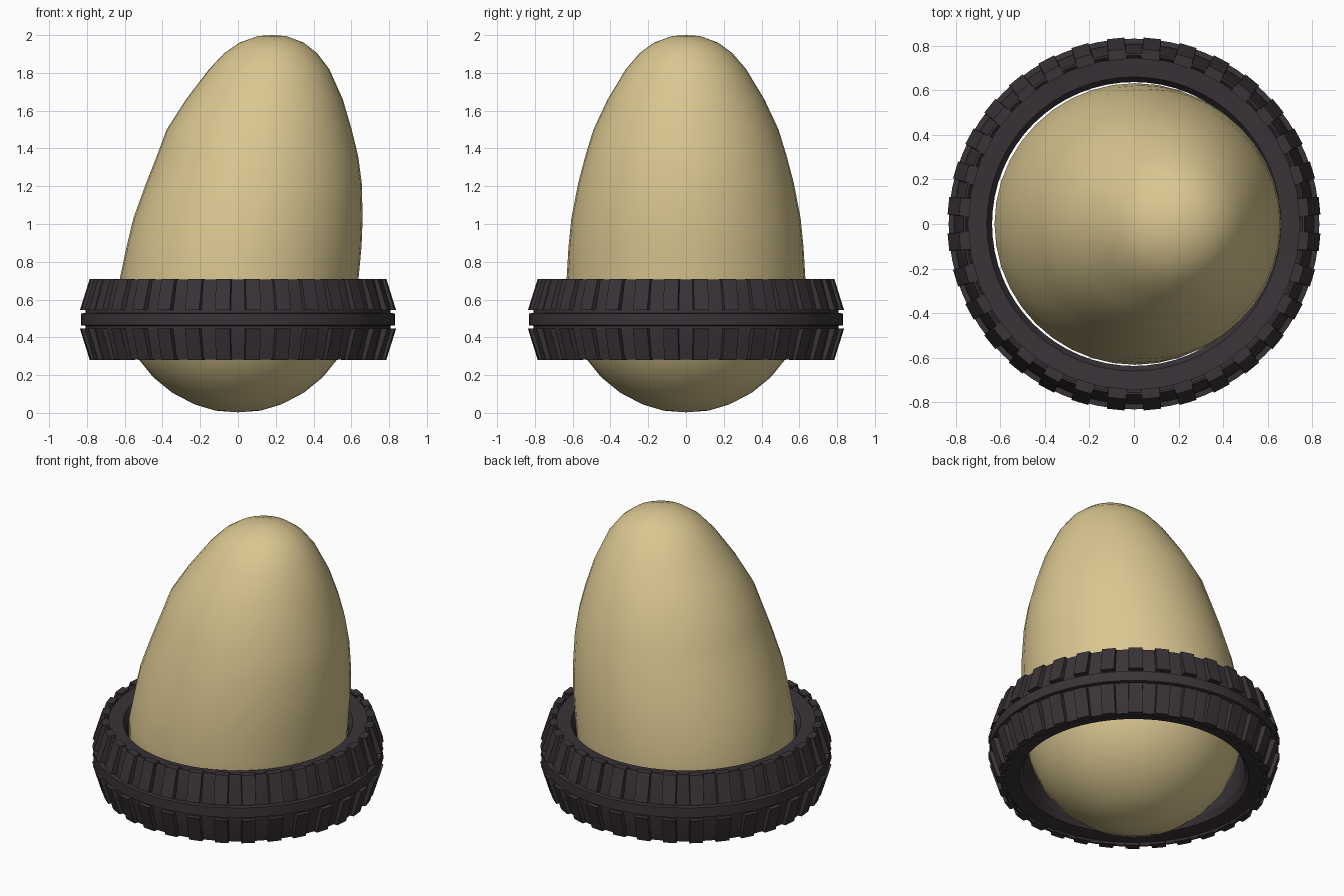
import bpy, bmesh, math
from mathutils import Matrix

if "Cube" in bpy.data.objects:
    bpy.data.objects.remove(bpy.data.objects["Cube"])


def material(name, rgb):
    m = bpy.data.materials.new(name)
    m.diffuse_color = (*rgb, 1)
    m.use_nodes = True
    m.node_tree.nodes["Principled BSDF"].inputs["Base Color"].default_value = m.diffuse_color
    return m


tan = material("tan", (0.70, 0.57, 0.28))
rubber = material("dark rubber", (0.042, 0.033, 0.039))


def finish(bm, name, mat, angle):
    bmesh.ops.recalc_face_normals(bm, faces=bm.faces)
    me = bpy.data.meshes.new(name)
    bm.to_mesh(me)
    bm.free()
    ob = bpy.data.objects.new(name, me)
    bpy.context.collection.objects.link(ob)
    me.materials.append(mat)
    bpy.ops.object.select_all(action='DESELECT')
    ob.select_set(True)
    bpy.context.view_layer.objects.active = ob
    bpy.ops.object.shade_smooth_by_angle(angle=math.radians(angle))
    return ob


def loft(bm, profile, n, closed):
    """Rings of (radius, height, x offset) joined by quads."""
    rings = []
    for r, z, cx in profile:
        rings.append([bm.verts.new((cx + r * math.cos(2 * math.pi * i / n),
                                    r * math.sin(2 * math.pi * i / n), z)) for i in range(n)])
    pairs = list(zip(rings, rings[1:]))
    if closed:
        pairs.append((rings[-1], rings[0]))
    for a, b in pairs:
        for i in range(n):
            j = (i + 1) % n
            bm.faces.new((a[i], a[j], b[j], b[i]))
    return rings


# Leaning egg body
bm = bmesh.new()
egg = [(0.12, 0.012, 0), (0.23, 0.045, 0), (0.35, 0.108, 0), (0.45, 0.19, 0),
       (0.535, 0.295, 0), (0.595, 0.43, 0), (0.625, 0.57, 0), (0.632, 0.71, 0.006),
       (0.622, 0.88, 0.032), (0.607, 1.03, 0.053), (0.57, 1.22, 0.085),
       (0.533, 1.36, 0.103), (0.49, 1.50, 0.112), (0.415, 1.66, 0.14),
       (0.318, 1.82, 0.165), (0.245, 1.905, 0.173), (0.17, 1.96, 0.178), (0.075, 1.995, 0.18)]
rings = loft(bm, egg, 40, False)
for ring, (x, z) in ((rings[0], (0, 0.003)), (rings[-1], (0.18, 2.0))):
    tip = bm.verts.new((x, 0, z))
    for i in range(len(ring)):
        bm.faces.new((ring[i], ring[(i + 1) % len(ring)], tip))
finish(bm, "egg_body", tan, 60)

# Tyre carcass: upper half profile mirrored about its mid-plane
MID = 0.495
half = [(0.637, 0.15), (0.66, 0.188), (0.745, 0.196), (0.757, 0.212), (0.766, 0.212),
        (0.808, 0.048), (0.808, 0.034), (0.832, 0.031)]
profile = [(r, MID + h, 0) for r, h in half] + [(r, MID - h, 0) for r, h in reversed(half)]
bm = bmesh.new()
loft(bm, profile, 64, True)
finish(bm, "tyre", rubber, 25)

# Two rows of tread blocks
COUNT = 32
bm = bmesh.new()
for side in (1, -1):
    for k in range(COUNT):
        rot = Matrix.Rotation(2 * math.pi * (k + 0.5) / COUNT, 4, 'Z')
        section = [(0.74, 0.215), (0.785, 0.215), (0.837, 0.049), (0.79, 0.049)]
        loops = []
        for s in (-1, 1):
            loops.append([bm.verts.new(rot @ Matrix.Translation((r, s * (0.039 if i in (1, 2) else 0.043),
                                       MID + side * h)).to_translation())
                          for i, (r, h) in enumerate(section)])
        a, b = loops
        bm.faces.new(a)
        bm.faces.new(b[::-1])
        for i in range(4):
            j = (i + 1) % 4
            bm.faces.new((a[i], b[i], b[j], a[j]))
finish(bm, "tread_blocks", rubber, 20)
